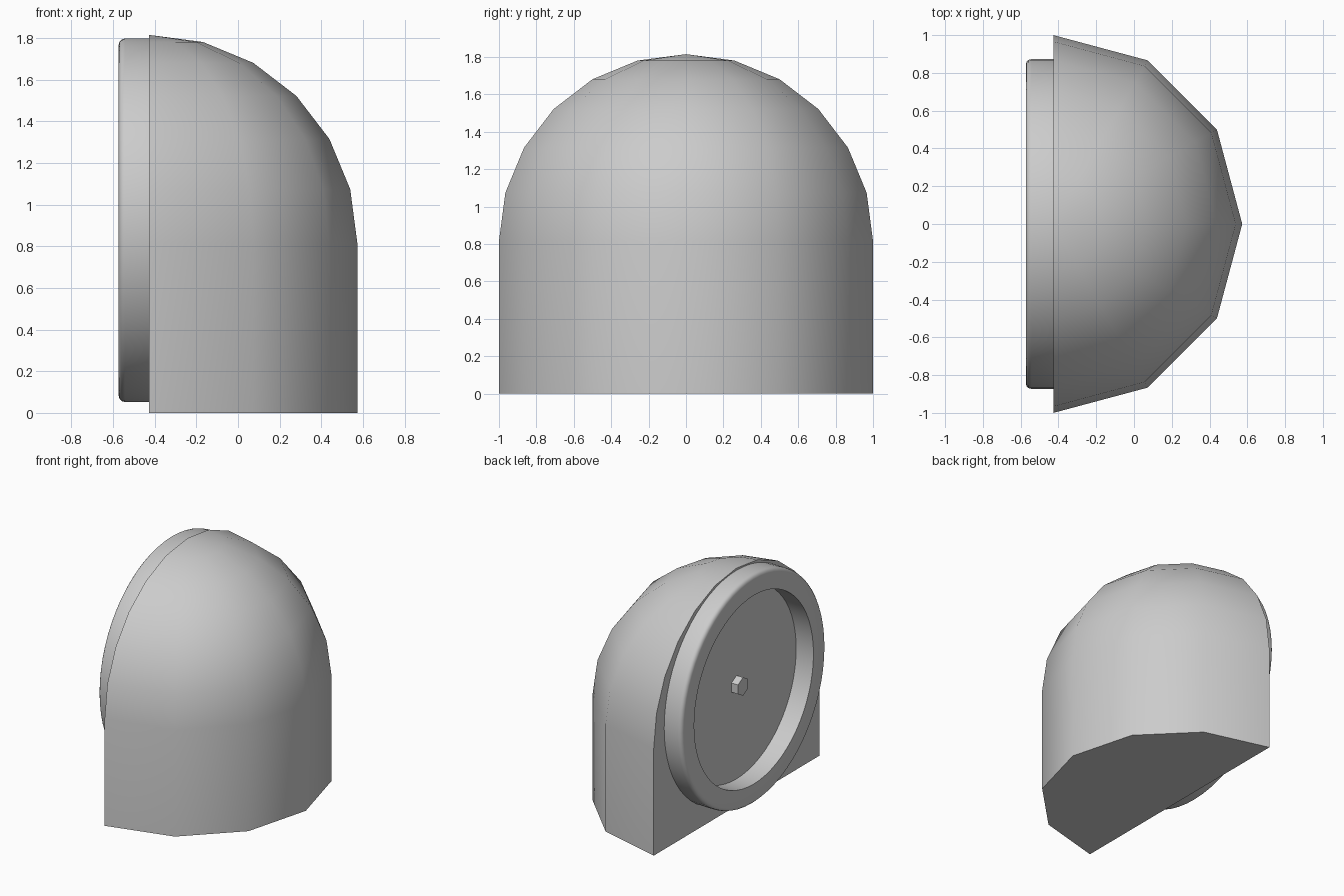
import bpy, bmesh
from math import sin, cos, pi, radians

if "Cube" in bpy.data.objects:
    bpy.data.objects.remove(bpy.data.objects["Cube"])

BACK = -0.427     # x of the flat rear face
SPRING = 0.815    # height where the dome starts


def finish(name, bm):
    bmesh.ops.recalc_face_normals(bm, faces=bm.faces)
    mesh = bpy.data.meshes.new(name)
    bm.to_mesh(mesh)
    bm.free()
    obj = bpy.data.objects.new(name, mesh)
    bpy.context.collection.objects.link(obj)
    bpy.ops.object.select_all(action='DESELECT')
    obj.select_set(True)
    bpy.context.view_layer.objects.active = obj
    bpy.ops.object.shade_smooth_by_angle(angle=radians(40))
    return obj


def lathe_x(name, profile, steps, centre_z):
    """Revolve a closed (x, radius) profile about a line parallel to x."""
    bm = bmesh.new()
    rings = []
    for i in range(steps):
        a = 2 * pi * i / steps
        rings.append([bm.verts.new((x, r * sin(a), centre_z + r * cos(a)))
                      for x, r in profile])
    n = len(profile)
    for i in range(steps):
        p, q = rings[i], rings[(i + 1) % steps]
        for j in range(n):
            k = (j + 1) % n
            bm.faces.new((p[j], q[j], q[k], p[k]))
    return finish(name, bm)


# Body: half of a twelve-sided column under a quarter-sphere dome
bm = bmesh.new()
levels = [(0, 1)] + [(SPRING + sin(radians(e)), cos(radians(e)))
                     for e in range(0, 90, 15)]
rows = [[bm.verts.new((BACK + r * cos(radians(a)), r * sin(radians(a)), z))
         for a in range(-90, 91, 30)] for z, r in levels]
apex = bm.verts.new((BACK, 0, SPRING + 1))
for low, high in zip(rows, rows[1:]):
    for j in range(6):
        bm.faces.new((low[j], low[j + 1], high[j + 1], high[j]))
for j in range(6):
    bm.faces.new((rows[-1][j], rows[-1][j + 1], apex))
bm.faces.new(rows[0])
bm.faces.new([r[0] for r in rows] + [apex] + [r[-1] for r in reversed(rows)])
finish("domed_body", bm)

# Raised rim on the flat face, with a rounded outer edge
R, W, X = 0.873, 0.03, -0.573
arc = [(X + W - W * sin(t * pi / 6), R - W + W * cos(t * pi / 6))
       for t in range(4)]
lathe_x("round_rim", [(BACK, 0.72), (BACK, R)] + arc + [(X, 0.72)], 64, 0.925)

# Small six-sided stud in the middle of the recess
bm = bmesh.new()
base = [bm.verts.new((BACK, 0.07 * sin(i * pi / 3), 0.925 + 0.07 * cos(i * pi / 3)))
        for i in range(6)]
face = bm.faces.new(base)
out = bmesh.ops.extrude_face_region(bm, geom=[face], use_keep_orig=True)
tip = [v for v in out["geom"] if isinstance(v, bmesh.types.BMVert)]
bmesh.ops.translate(bm, verts=tip, vec=(-0.055, 0, 0))
finish("centre_stud", bm)
